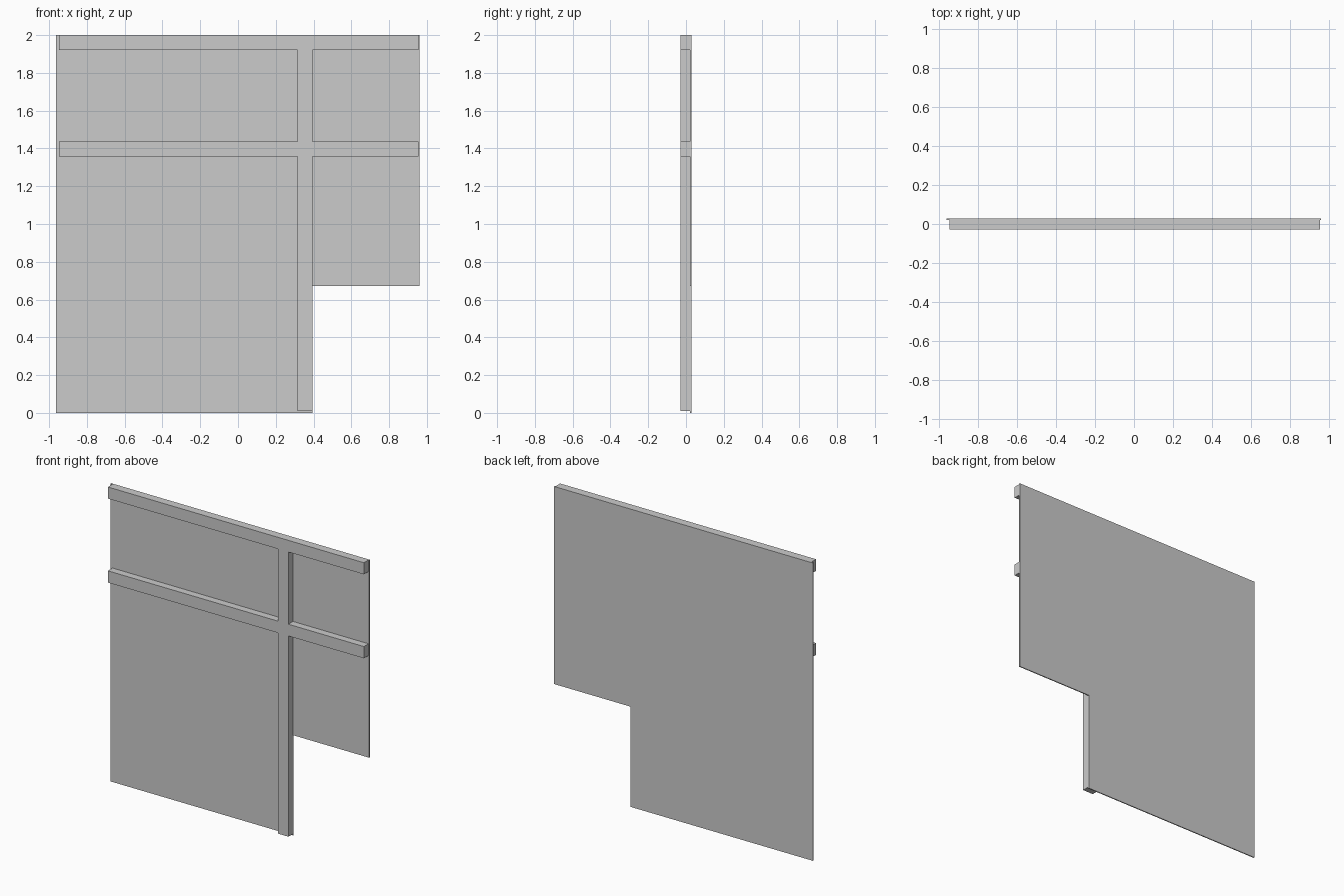
import bpy
import bmesh

if "Cube" in bpy.data.objects:
    bpy.data.objects.remove(bpy.data.objects["Cube"])


def extruded_profile(name, outline, y_front, y_back):
    """Closed solid from an (x, z) outline, extruded along y."""
    bm = bmesh.new()
    face = bm.faces.new([bm.verts.new((x, y_front, z)) for x, z in outline])
    result = bmesh.ops.extrude_face_region(bm, geom=[face])
    moved = [g for g in result["geom"] if isinstance(g, bmesh.types.BMVert)]
    bmesh.ops.translate(bm, verts=moved, vec=(0, y_back - y_front, 0))
    bmesh.ops.recalc_face_normals(bm, faces=bm.faces)
    mesh = bpy.data.meshes.new(name)
    bm.to_mesh(mesh)
    bm.free()
    obj = bpy.data.objects.new(name, mesh)
    bpy.context.collection.objects.link(obj)
    return obj


LEFT, RIGHT = -0.947, 0.955          # rail ends
POST_L, POST_R = 0.315, 0.394        # post sides
TOP_LOW = 1.922                      # underside of top rail
MID_LOW, MID_HIGH = 1.358, 1.437     # middle rail
FRONT, JOIN, BACK = -0.028, 0.021, 0.028

# Thin backing sheet with a notched lower corner
extruded_profile("backing_sheet", [
    (-0.963, 0), (POST_R, 0), (POST_R, 0.673),
    (0.96, 0.673), (0.96, 2), (-0.963, 2)], JOIN, BACK)

# Timber frame: two rails halved flush into one post
extruded_profile("batten_frame", [
    (POST_L, 0.01), (POST_R, 0.01),
    (POST_R, MID_LOW), (RIGHT, MID_LOW), (RIGHT, MID_HIGH), (POST_R, MID_HIGH),
    (POST_R, TOP_LOW), (RIGHT, TOP_LOW), (RIGHT, 2),
    (LEFT, 2), (LEFT, TOP_LOW), (POST_L, TOP_LOW),
    (POST_L, MID_HIGH), (LEFT, MID_HIGH), (LEFT, MID_LOW), (POST_L, MID_LOW)],
    FRONT, JOIN)
